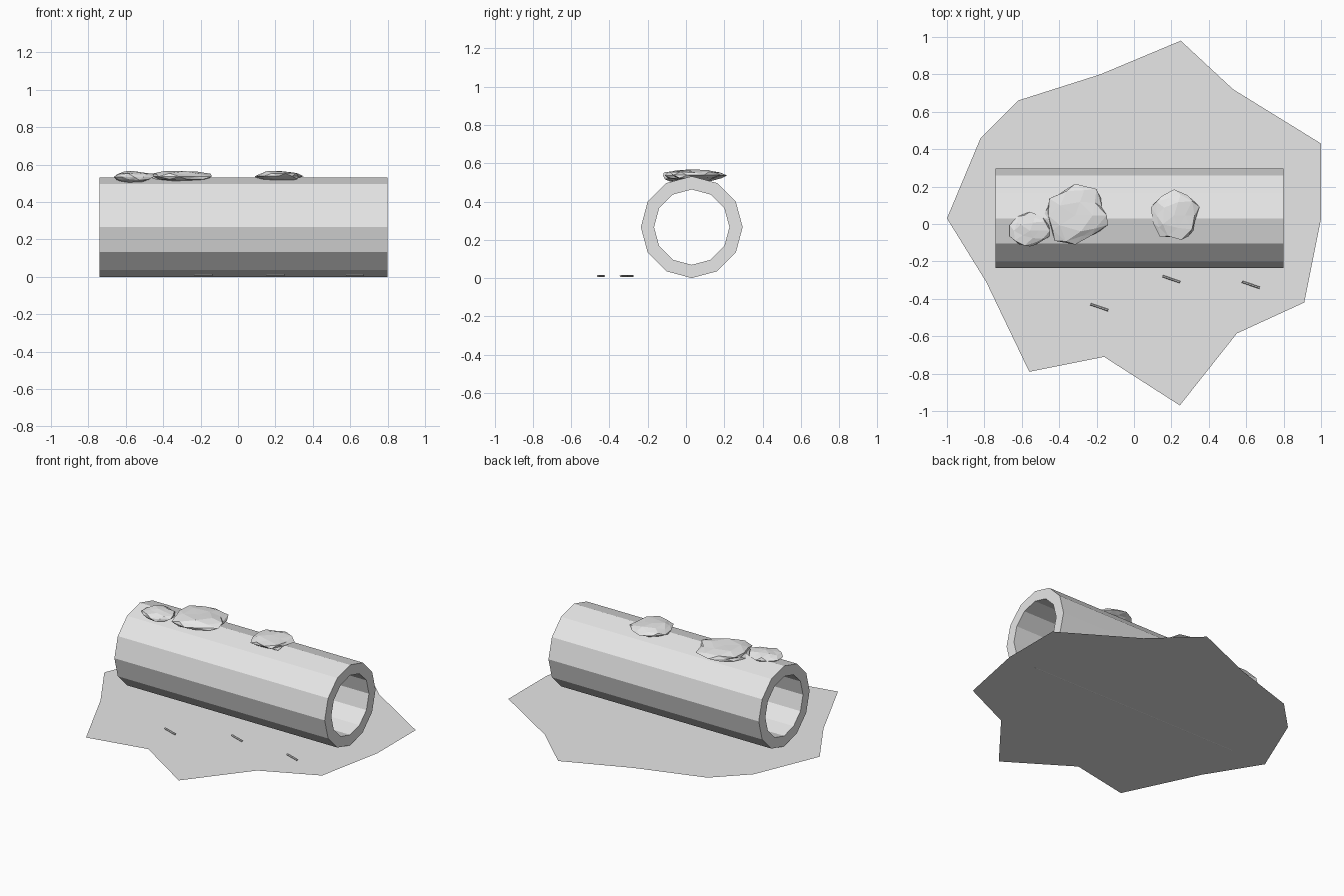
import bpy, bmesh, math, random
from mathutils import Vector, Matrix

cube = bpy.data.objects.get("Cube")
if cube:
    bpy.data.objects.remove(cube, do_unlink=True)

GREY = bpy.data.materials.new("plain_grey")
GREY.use_nodes = True
GREY.diffuse_color = (0.8, 0.8, 0.8, 1)
GREY.node_tree.nodes["Principled BSDF"].inputs["Base Color"].default_value = (0.8, 0.8, 0.8, 1)


def add_object(name, bm):
    mesh = bpy.data.meshes.new(name)
    bm.to_mesh(mesh)
    bm.free()
    mesh.materials.append(GREY)
    obj = bpy.data.objects.new(name, mesh)
    bpy.context.collection.objects.link(obj)
    return obj


# Ground patch: one flat irregular polygon
outline = [(-1, 0.03), (-0.79, -0.31), (-0.56, -0.79), (-0.16, -0.71), (0.245, -0.97),
           (0.55, -0.585), (0.91, -0.42), (1, 0.03), (1, 0.43), (0.53, 0.72),
           (0.25, 0.98), (-0.18, 0.80), (-0.62, 0.66), (-0.82, 0.46)]
bm = bmesh.new()
bm.faces.new([bm.verts.new((x, y, 0.001)) for x, y in outline])
add_object("ground_patch", bm)

# Hollow log: a rectangular wall section swept around a twelve-sided ring
SIDES = 12
section = [(-0.74, 0.266), (0.80, 0.266), (0.80, 0.197), (-0.74, 0.197)]
bm = bmesh.new()
rings = []
for i in range(SIDES):
    a = math.tau * i / SIDES
    rings.append([bm.verts.new((x, 0.03 + r * math.sin(a), 0.266 + r * math.cos(a)))
                  for x, r in section])
for i in range(SIDES):
    here, after = rings[i], rings[(i + 1) % SIDES]
    for j in range(4):
        k = (j + 1) % 4
        bm.faces.new((here[j], here[k], after[k], after[j]))
bmesh.ops.recalc_face_normals(bm, faces=bm.faces)
add_object("hollow_log", bm)


# Moss clumps: rough flattened balls, fitted to a given extent
def moss(name, low, high, seed):
    rng = random.Random(seed)
    low, high = Vector(low), Vector(high)
    bm = bmesh.new()
    bmesh.ops.create_icosphere(bm, subdivisions=2, radius=1)
    for v in bm.verts:
        v.co *= rng.uniform(0.82, 1.12)
    for axis in range(3):
        values = [v.co[axis] for v in bm.verts]
        start, span = min(values), max(values) - min(values)
        for v in bm.verts:
            v.co[axis] = low[axis] + (v.co[axis] - start) / span * (high[axis] - low[axis])
    add_object(name, bm)


moss("moss_small", (-0.665, -0.12, 0.505), (-0.45, 0.065, 0.565), 3)
moss("moss_large", (-0.485, -0.11, 0.505), (-0.14, 0.215, 0.565), 5)
moss("moss_right", (0.09, -0.085, 0.51), (0.35, 0.185, 0.567), 8)

# Twigs lying on the ground
for i, (x, y) in enumerate([(-0.185, -0.445), (0.20, -0.295), (0.625, -0.325)]):
    bm = bmesh.new()
    place = (Matrix.Translation((x, y, 0.011)) @ Matrix.Rotation(math.radians(-19), 4, 'Z')
             @ Matrix.Rotation(math.pi / 2, 4, 'Y'))
    bmesh.ops.create_cone(bm, cap_ends=True, segments=6, radius1=0.006, radius2=0.006,
                          depth=0.1, matrix=place)
    add_object(f"twig_{i + 1}", bm)
